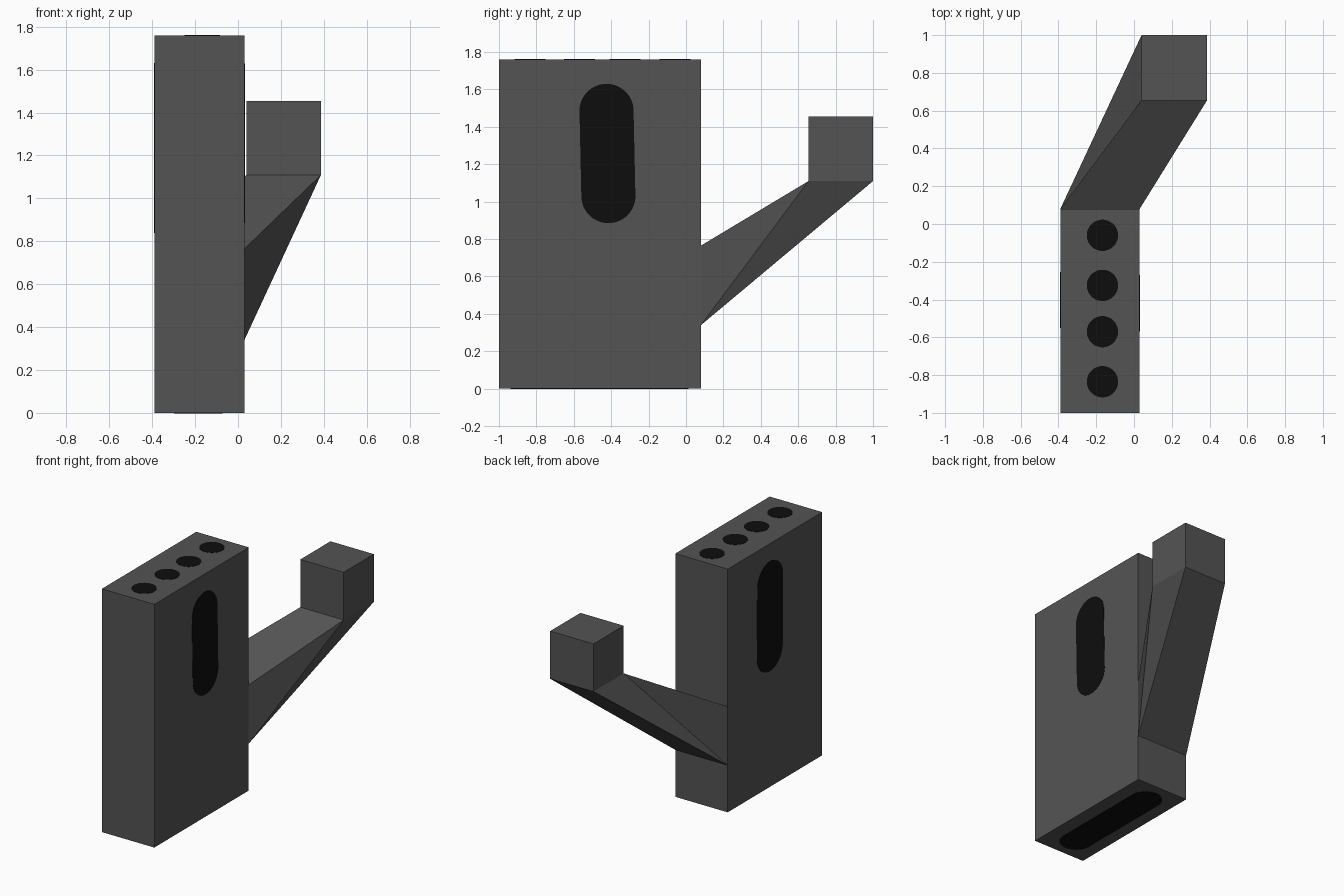
import bpy, bmesh, math
from mathutils import Vector

if "Cube" in bpy.data.objects:
    bpy.data.objects.remove(bpy.data.objects["Cube"])


def material(name, v):
    m = bpy.data.materials.new(name)
    m.diffuse_color = (v, v, v, 1)
    m.use_nodes = True
    m.node_tree.nodes["Principled BSDF"].inputs["Base Color"].default_value = m.diffuse_color
    return m


grey = material("dark grey", 0.088)
black = material("black", 0.004)


def finish(bm, name, mat):
    bmesh.ops.recalc_face_normals(bm, faces=bm.faces)
    me = bpy.data.meshes.new(name)
    bm.to_mesh(me)
    bm.free()
    me.materials.append(mat)
    ob = bpy.data.objects.new(name, me)
    bpy.context.collection.objects.link(ob)
    return ob


# main block
X0, X1, Y0, Y1, H = -0.39, 0.03, -1.0, 0.08, 1.76
bm = bmesh.new()
bmesh.ops.create_cube(bm, size=1)
for v in bm.verts:
    v.co = (X1 if v.co.x > 0 else X0, Y1 if v.co.y > 0 else Y0, H if v.co.z > 0 else 0)
finish(bm, "body_block", grey)

# slanted arm skinned into the square tip block
bm = bmesh.new()
A, B, C, D, Z0, Z1 = 0.04, 0.387, 0.655, 1.0, 1.11, 1.455
root = [(X0, Y1, 0.765), (X1, Y1, 0.765), (X1, Y1, 0.34), (X0, Y1, 0.34)]
rings = [[bm.verts.new(p) for p in root]]
for z in (Z0, Z1):
    rings.append([bm.verts.new(p) for p in ((A, C, z), (B, C, z), (B, D, z), (A, D, z))])
r, s, t = rings
for i in range(4):
    j = (i + 1) % 4
    bm.faces.new((s[i], s[j], t[j], t[i]))      # tip walls
for i in (0, 2):
    bm.faces.new((r[i], r[i + 1], s[i + 1], s[i]))  # arm top and underside
for up, low in ((0, 3), (1, 2)):                # twisted arm sides, folded
    bm.faces.new((r[up], r[low], s[up]))
    bm.faces.new((r[low], s[low], s[up]))
bm.faces.new(t)
finish(bm, "arm_and_tip", grey)


# painted slots and dots: thin rounded plates
def plate(name, a, b, radius, normal, thick=0.004):
    a, b, n = Vector(a), Vector(b), Vector(normal)
    u = (b - a).normalized() if (b - a).length > 0 else Vector((1, 0, 0))
    w = n.cross(u)
    bm = bmesh.new()
    pts = []
    for k in range(40):
        ang = math.radians(-90 + 4.5 + k * 9)
        c = b if k < 20 else a
        pts.append(bm.verts.new(c + radius * (u * math.cos(ang) + w * math.sin(ang)) - n * thick / 2))
    f = bm.faces.new(pts)
    ext = bmesh.ops.extrude_face_region(bm, geom=[f])
    for v in ext["geom"]:
        if isinstance(v, bmesh.types.BMVert):
            v.co += n * thick
    finish(bm, name, black)


plate("right_slot", (X1, -0.415, 1.03), (X1, -0.425, 1.485), 0.145, (1, 0, 0))
plate("left_slot", (X0, -0.40, 0.985), (X0, -0.405, 1.485), 0.147, (-1, 0, 0))
plate("bottom_slot", (-0.185, -0.825, 0), (-0.185, -0.10, 0), 0.113, (0, 0, -1))
for i, y in enumerate((-0.06, -0.325, -0.57, -0.835)):
    plate("top_dot_%d" % (i + 1), (-0.167, y, H), (-0.167, y, H), 0.083, (0, 0, 1))
